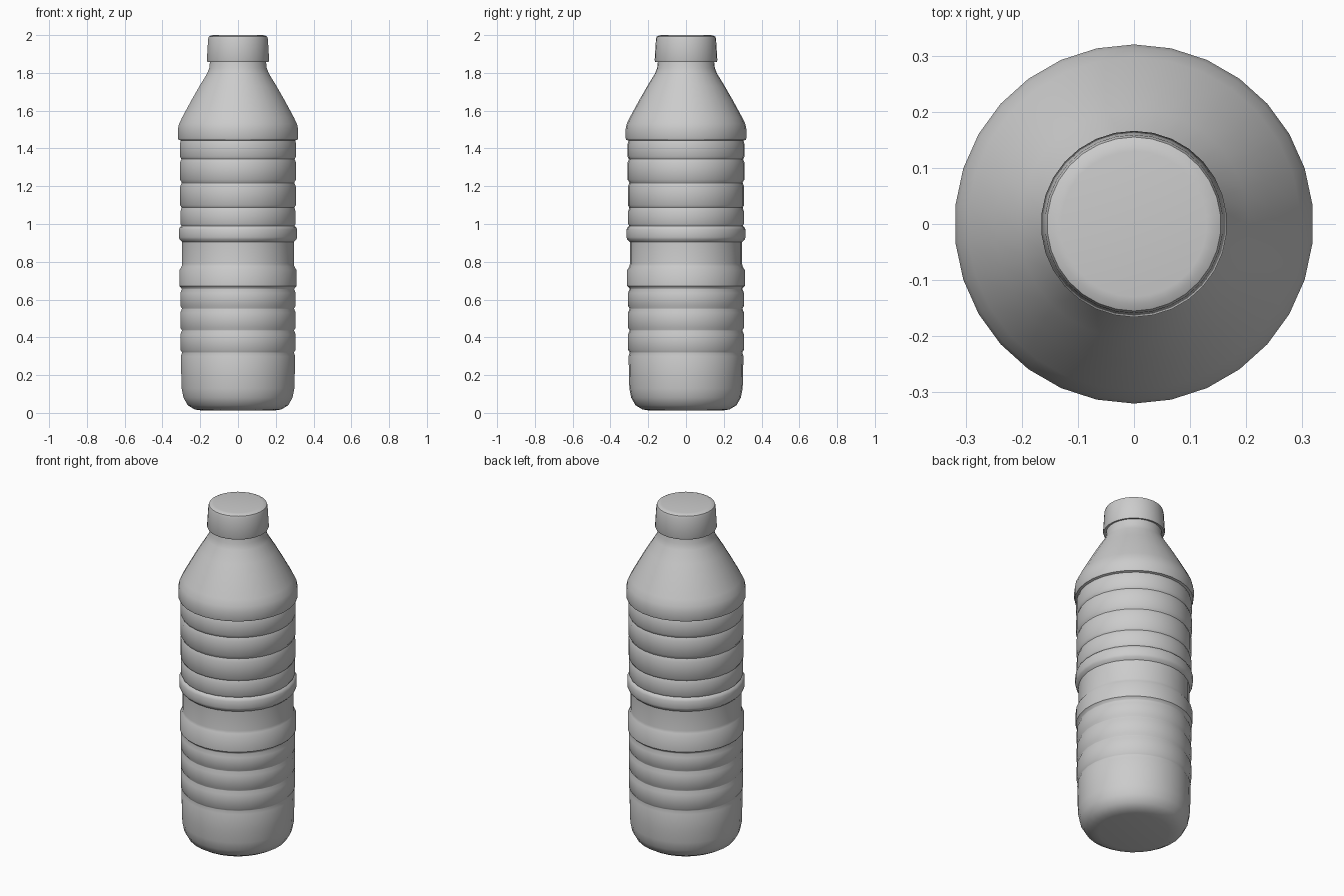
import bpy, bmesh, math

cube = bpy.data.objects.get("Cube")
if cube:
    bpy.data.objects.remove(cube, do_unlink=True)

SIDES = 30
grey = bpy.data.materials.new("plain grey")
grey.use_nodes = True
grey.diffuse_color = (0.6, 0.6, 0.6, 1)
grey.node_tree.nodes["Principled BSDF"].inputs["Base Color"].default_value = (0.6, 0.6, 0.6, 1)


def lathe(name, profile):
    """Spin a (radius, height) profile around z and close its ends."""
    bm = bmesh.new()
    rings = []
    for r, z in profile:
        ring = []
        for i in range(SIDES):
            a = math.pi / 2 + math.tau * i / SIDES
            ring.append(bm.verts.new((r * math.cos(a), r * math.sin(a), z)))
        rings.append(ring)
    for low, high in zip(rings, rings[1:]):
        for i in range(SIDES):
            j = (i + 1) % SIDES
            bm.faces.new((low[i], low[j], high[j], high[i]))
    bm.faces.new(rings[0][::-1])
    bm.faces.new(rings[-1])
    bmesh.ops.recalc_face_normals(bm, faces=bm.faces[:])
    mesh = bpy.data.meshes.new(name)
    bm.to_mesh(mesh)
    bm.free()
    mesh.materials.append(grey)
    obj = bpy.data.objects.new(name, mesh)
    bpy.context.collection.objects.link(obj)
    bpy.ops.object.select_all(action="DESELECT")
    obj.select_set(True)
    bpy.context.view_layer.objects.active = obj
    bpy.ops.object.shade_smooth_by_angle(angle=math.radians(40))
    return obj


def band(bottom, top, r, step=0.008):
    """One moulded band with softened edges above and below."""
    return [(r - step, bottom), (r, bottom + 0.012), (r, top - 0.02), (r - step, top)]


# Rounded base and lower wall
profile = [(0.19, 0.012), (0.23, 0.018), (0.267, 0.04), (0.29, 0.08),
           (0.3, 0.13), (0.302, 0.2), (0.304, 0.3), (0.298, 0.318)]
# Moulded bands, from the bottom upwards
profile += band(0.322, 0.435, 0.307)
profile += band(0.439, 0.55, 0.307)
profile += band(0.554, 0.655, 0.307)
profile += band(0.66, 0.775, 0.312, 0.012)
# Waist and gripping ring
profile += [(0.297, 0.79), (0.297, 0.905), (0.311, 0.918), (0.315, 0.93),
            (0.315, 0.97), (0.309, 0.983), (0.303, 0.988)]
# Upper bands
profile += band(0.99, 1.085, 0.307, 0.006)
profile += band(1.088, 1.218, 0.308)
profile += band(1.224, 1.343, 0.31)
profile += band(1.347, 1.442, 0.31, 0.006)
# Shoulder and neck
profile += [(0.317, 1.446), (0.32, 1.455), (0.32, 1.5), (0.314, 1.53),
            (0.297, 1.565), (0.248, 1.655), (0.205, 1.73), (0.165, 1.795),
            (0.153, 1.825), (0.148, 1.87)]
lathe("bottle_body", profile)

# Screw cap with a softened top edge
lathe("bottle_cap", [(0.145, 1.862), (0.163, 1.858), (0.166, 1.866),
                     (0.159, 1.98), (0.155, 1.992), (0.143, 1.998), (0.13, 2.0)])
